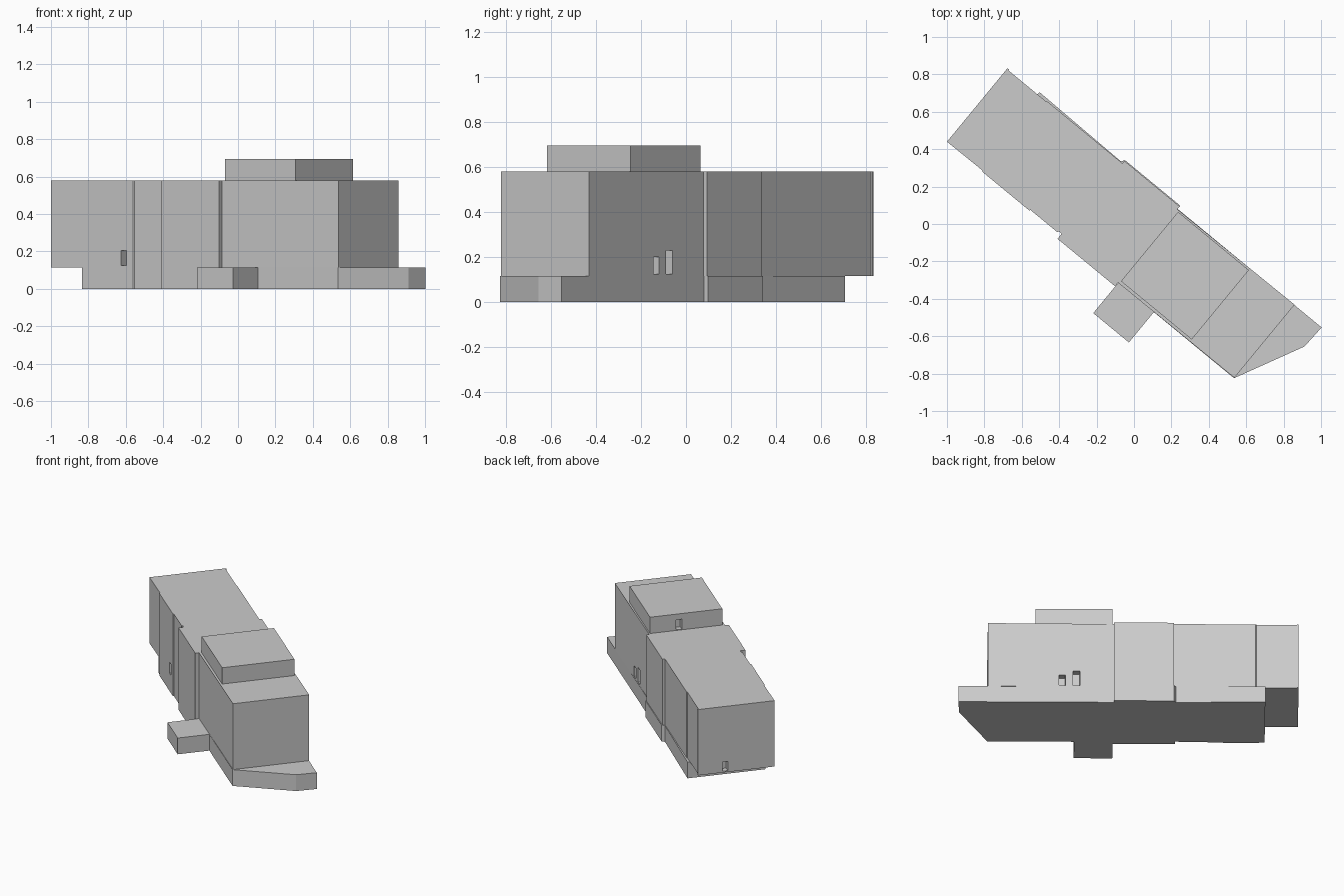
import bpy, bmesh
from mathutils import Matrix

if "Cube" in bpy.data.objects:
    bpy.data.objects.remove(bpy.data.objects["Cube"])

# Building frame: u runs along the long side, v across it, from the west corner
FRAME = Matrix(((0.772, 0.636, 0, -1.0),
                (-0.636, 0.772, 0, 0.44),
                (0, 0, 1, 0),
                (0, 0, 0, 1)))

grey = bpy.data.materials.new("pale_grey")
grey.diffuse_color = (0.6, 0.6, 0.6, 1)
grey.use_nodes = True
grey.node_tree.nodes["Principled BSDF"].inputs["Base Color"].default_value = grey.diffuse_color


def slab(name, outline, z0, z1):
    """Extrude a (u, v) outline from z0 to z1."""
    bm = bmesh.new()
    face = bm.faces.new([bm.verts.new((u, v, z0)) for u, v in outline])
    top = bmesh.ops.extrude_face_region(bm, geom=[face])["geom"]
    for v in top:
        if isinstance(v, bmesh.types.BMVert):
            v.co.z = z1
    bmesh.ops.recalc_face_normals(bm, faces=bm.faces)
    bm.transform(FRAME)
    me = bpy.data.meshes.new(name)
    bm.to_mesh(me)
    bm.free()
    me.materials.append(grey)
    ob = bpy.data.objects.new(name, me)
    bpy.context.collection.objects.link(ob)
    return ob


def rect(u0, u1, v0, v1):
    return [(u0, v0), (u1, v0), (u1, v1), (u0, v1)]


def recess(target, name, box, z0, z1):
    """Cut a small opening into a wall."""
    cutter = slab(name, rect(*box), z0, z1)
    cutter.hide_render = True
    cutter.hide_viewport = True
    mod = target.modifiers.new(name, 'BOOLEAN')
    mod.operation = 'DIFFERENCE'
    mod.solver = 'EXACT'
    mod.object = cutter


# Stepped front wall shared by both storeys
front = [(0.246, 0.002), (0.25, -0.004), (0.573, -0.004), (0.578, 0.002),
         (0.764, 0.002), (0.764, 0.01), (0.786, 0.01), (0.786, -0.025),
         (1.185, -0.025), (1.185, 0.0)]

# Ground floor with angled end
slab("ground_floor",
     [(0.213, 0.002)] + front +
     [(1.988, 0.0), (2.171, 0.37), (2.177, 0.507), (1.18, 0.507), (1.18, 0.529),
      (0.797, 0.529), (0.785, 0.51), (0.213, 0.519)], 0, 0.115)

# Upper floors, overhanging the west end
upper = slab("upper_floors",
             [(0, 0)] + front +
             [(1.988, 0.003), (1.988, 0.509), (1.18, 0.504), (1.18, 0.524),
              (0.797, 0.524), (0.797, 0.507), (0.275, 0.507), (0.27, 0.503),
              (0.01, 0.503), (0.01, 0.509), (0, 0.509)], 0.115, 0.58)

# Roof plant room and entrance porch
plant = slab("roof_room", rect(1.192, 1.682, 0.016, 0.496), 0.58, 0.695)
slab("entrance_porch", rect(1.186, 1.433, -0.21, 0.02), 0, 0.115)

# Small openings
recess(upper, "front_opening", (0.49, 0.527, -0.05, 0.04), 0.125, 0.205)
recess(upper, "back_opening_small", (1.493, 1.533, 0.46, 0.55), 0.125, 0.2)
recess(upper, "back_opening_tall", (1.4, 1.445, 0.46, 0.55), 0.125, 0.23)
recess(upper, "end_opening", (-0.05, 0.04, 0.31, 0.345), 0.125, 0.19)
recess(plant, "roof_room_opening", (1.15, 1.23, 0.285, 0.325), 0.585, 0.655)
